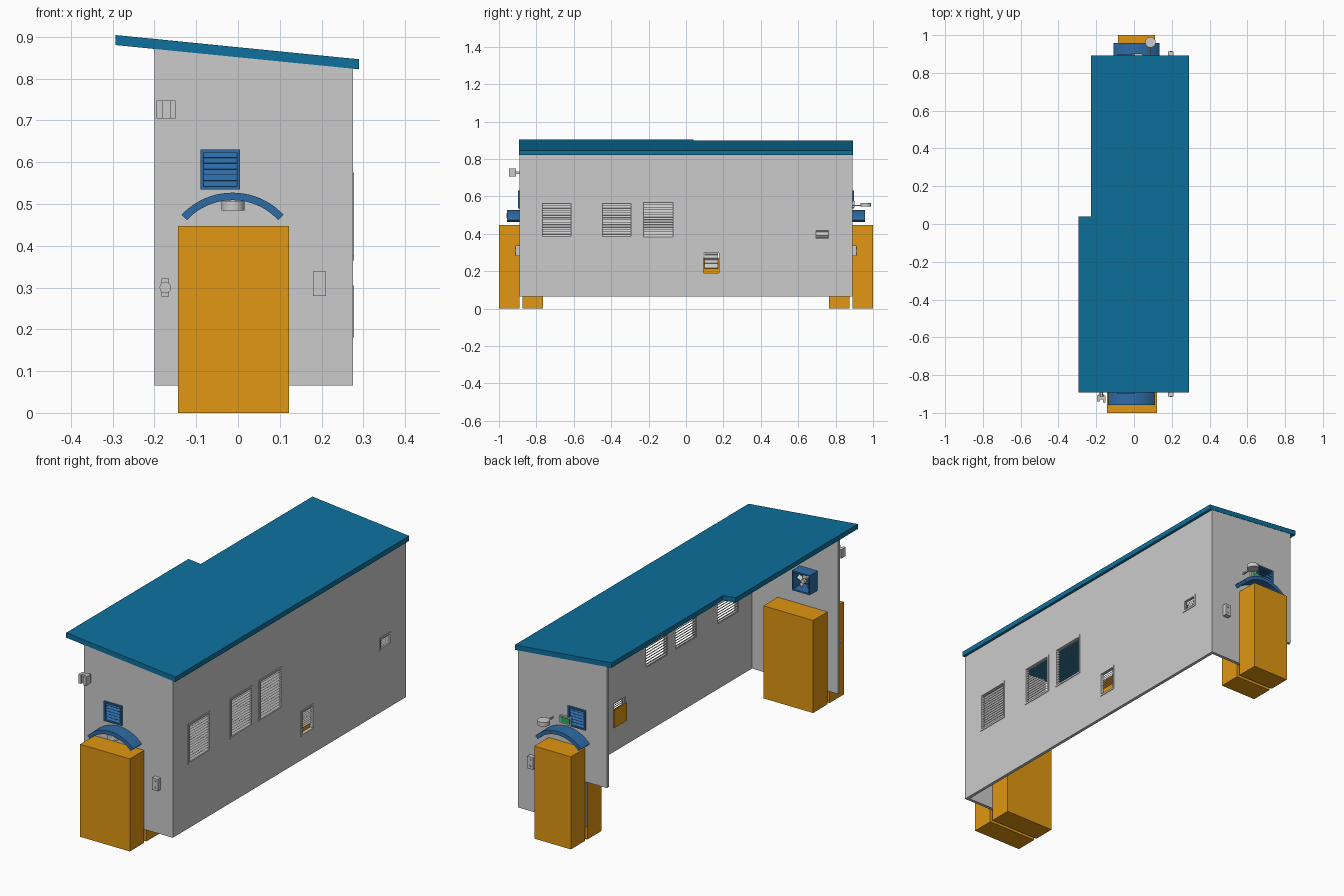
import bpy, bmesh, math
from mathutils import Matrix, Vector

if "Cube" in bpy.data.objects:
    bpy.data.objects.remove(bpy.data.objects["Cube"])


def material(name, rgb):
    m = bpy.data.materials.new(name)
    m.diffuse_color = (*rgb, 1)
    m.use_nodes = True
    m.node_tree.nodes["Principled BSDF"].inputs["Base Color"].default_value = m.diffuse_color
    return m


ROOF = material("roof_teal", (0.004, 0.165, 0.34))
BLUE = material("blue", (0.027, 0.15, 0.38))
ORANGE = material("orange", (0.75, 0.31, 0.006))
GREEN = material("green", (0.02, 0.4, 0.12))
WHITE = material("off_white", (0.75, 0.75, 0.72))

# local frames: local -Y points outward from the wall
FRONT = Matrix.Identity(4)
RIGHT = Matrix.Rotation(math.pi / 2, 4, 'Z')
BACK = Matrix.Rotation(math.pi, 4, 'Z')


def finish(name, bm, mat=None, frame=FRONT):
    bm.transform(frame)
    bmesh.ops.recalc_face_normals(bm, faces=bm.faces)
    me = bpy.data.meshes.new(name)
    bm.to_mesh(me)
    bm.free()
    ob = bpy.data.objects.new(name, me)
    bpy.context.collection.objects.link(ob)
    if mat:
        me.materials.append(mat)
    return ob


def add_box(bm, x0, x1, y0, y1, z0, z1, tilt=0, axis='X'):
    m = (Matrix.Translation(((x0 + x1) / 2, (y0 + y1) / 2, (z0 + z1) / 2))
         @ Matrix.Rotation(tilt, 4, axis) @ Matrix.Diagonal((x1 - x0, y1 - y0, z1 - z0, 1)))
    bmesh.ops.create_cube(bm, size=1, matrix=m)


def box(name, *dims, mat=None, frame=FRONT, **kw):
    bm = bmesh.new()
    add_box(bm, *dims, **kw)
    return finish(name, bm, mat, frame)


def cylinder(name, r, depth, centre, axis='Z', sides=24, frame=FRONT):
    rot = Matrix.Rotation(math.pi / 2, 4, 'X') if axis == 'Y' else Matrix.Identity(4)
    bm = bmesh.new()
    bmesh.ops.create_cone(bm, cap_ends=True, segments=sides, radius1=r, radius2=r,
                          depth=depth, matrix=Matrix.Translation(centre) @ rot)
    ob = finish(name, bm, None, frame)
    for p in ob.data.polygons:
        p.use_smooth = len(p.vertices) == 4
    for e in ob.data.edges:
        vs = [ob.data.vertices[i].co for i in e.vertices]
        e.use_edge_sharp = (vs[0] - vs[1]).length < depth * 0.99 or sides < 12
    return ob


def prism(name, plan, low, high, mat=None):
    # vertical prism whose bottom and top heights depend on x
    bm = bmesh.new()
    a = [bm.verts.new((x, y, low(x))) for x, y in plan]
    b = [bm.verts.new((x, y, high(x))) for x, y in plan]
    bm.faces.new(a)
    bm.faces.new(b)
    for i in range(len(a)):
        j = (i + 1) % len(a)
        bm.faces.new((a[i], a[j], b[j], b[i]))
    return finish(name, bm, mat)


def frame_ring(name, u0, u1, z0, z1, y0, y1, w, mat, frame):
    bm = bmesh.new()
    add_box(bm, u0, u0 + w, y0, y1, z0, z1)
    add_box(bm, u1 - w, u1, y0, y1, z0, z1)
    add_box(bm, u0 + w, u1 - w, y0, y1, z0, z0 + w)
    add_box(bm, u0 + w, u1 - w, y0, y1, z1 - w, z1)
    return finish(name, bm, mat, frame)


def slats(name, u0, u1, z0, z1, y, count, mat=None, frame=FRONT):
    # tilted slats with the outer edge lower
    bm = bmesh.new()
    pitch = (z1 - z0) / count
    for i in range(count):
        z = z0 + (i + 0.5) * pitch
        add_box(bm, u0, u1, y - pitch * 0.62, y + pitch * 0.62, z - 0.0008, z + 0.0008,
                tilt=math.radians(48))
    return finish(name, bm, mat, frame)


# U-shaped wall and sloping notched roof
T = 0.015
WX, WY = 0.275, 0.89
under = lambda x: 0.851 - 0.0995 * x
walls = prism("walls", [(-0.2, -WY), (WX, -WY), (WX, WY), (-0.2, WY), (-0.2, WY - T),
                        (WX - T, WY - T), (WX - T, -WY + T), (-0.2, -WY + T)],
              lambda x: 0.065, under)
prism("roof", [(-0.293, -0.892), (0.29, -0.892), (0.29, 0.892), (-0.227, 0.892),
               (-0.227, 0.04), (-0.293, 0.04)], under, lambda x: under(x) + 0.024, ROOF)

# openings: windows, fan holes, step in the back wall
windows = [(-0.775, -0.605, 0.375, 0.57, 14), (-0.455, -0.285, 0.375, 0.57, 14),
           (-0.235, -0.06, 0.373, 0.575, 14), (0.085, 0.185, 0.18, 0.305, 9),
           (0.685, 0.77, 0.365, 0.427, 6)]
FAN = (-0.09, 0.005, 0.535, 0.63)
bm = bmesh.new()
for y0, y1, z0, z1, n in windows:
    add_box(bm, 0.2, 0.35, y0 + 0.005, y1 - 0.005, z0 + 0.005, z1 - 0.005)
for s in (-1, 1):
    add_box(bm, FAN[0], FAN[1], s * 0.89 - 0.05, s * 0.89 + 0.05, FAN[2], FAN[3])
add_box(bm, -0.3, -0.085, 0.8, 1, 0, 0.285)
cutter = finish("cutter", bm)
cutter.hide_render = True
mod = walls.modifiers.new("openings", 'BOOLEAN')
mod.operation, mod.solver, mod.object = 'DIFFERENCE', 'EXACT', cutter
bpy.context.view_layer.objects.active = walls
bpy.ops.object.modifier_apply(modifier=mod.name)
bpy.data.objects.remove(cutter)

# louvred windows on the right wall
for i, (y0, y1, z0, z1, n) in enumerate(windows):
    frame_ring(f"window_frame_{i}", y0, y1, z0, z1, -0.278, -0.262, 0.009, WHITE, RIGHT)
    inset = 0.014 if i == 3 else 0.009
    low = z0 + (0.035 if i == 3 else 0.009)
    slats(f"window_slats_{i}", y0 + inset, y1 - inset, low, z1 - 0.009, -0.268, n, None, RIGHT)
box("window_panel", 0.255, 0.259, 0.087, 0.182, 0.183, 0.27, mat=ORANGE)

# door boxes outside and inside each end wall
for end, s, x0, x1 in (("front", -1, -0.143, 0.122), ("back", 1, -0.085, 0.11)):
    for side, ya, yb in (("outer", 0.891, 1.0), ("inner", 0.765, 0.874)):
        y0, y1 = sorted((s * ya, s * yb))
        box(f"{end}_door_{side}", x0, x1, y0, y1, 0, 0.447, mat=ORANGE)

for end, fr, s in (("front", FRONT, 1), ("back", BACK, -1)):
    # arched canopy
    bm = bmesh.new()
    c, n, rings = -0.013, 20, []
    for i in range(n + 1):
        a = math.radians(-47 + 94 * i / n)
        rings.append([bm.verts.new((c + r * math.sin(a), y, 0.36 + r * math.cos(a)))
                      for r, y in ((0.167, -0.957), (0.167, -0.89), (0.149, -0.89), (0.149, -0.957))])
    for p, q in zip(rings, rings[1:]):
        for k in range(4):
            bm.faces.new((p[k], p[(k + 1) % 4], q[(k + 1) % 4], q[k]))
    bm.faces.new(rings[0])
    bm.faces.new(rings[-1])
    finish(f"{end}_canopy", bm, BLUE, fr)

    # ventilation fan: grille outside, housing and rotor inside
    u0, u1 = (FAN[0], FAN[1]) if s == 1 else (-FAN[1], -FAN[0])
    z0, z1 = FAN[2], FAN[3]
    frame_ring(f"{end}_fan_housing", u0, u1, z0, z1, -0.897, -0.815, 0.007, BLUE, fr)
    slats(f"{end}_fan_grille", u0 + 0.006, u1 - 0.006, z0 + 0.006, z1 - 0.006, -0.885, 6, BLUE, fr)
    mid = Vector(((u0 + u1) / 2, -0.845, (z0 + z1) / 2))
    cylinder(f"{end}_fan_hub", 0.011, 0.03, mid, 'Y', 16, fr)
    bm = bmesh.new()
    for k in range(5):
        part = bmesh.new()
        add_box(part, -0.01, 0.01, -0.001, 0.001, 0.008, 0.038, tilt=0.6, axis='Z')
        part.transform(fr @ Matrix.Translation(mid) @ Matrix.Rotation(k * math.tau / 5, 4, 'Y'))
        tmp = bpy.data.meshes.new("tmp")
        part.to_mesh(tmp)
        part.free()
        bm.from_mesh(tmp)
        bpy.data.meshes.remove(tmp)
    finish(f"{end}_fan_blades", bm)

    # switch plate with two buttons
    px = 0.195 * s
    box(f"{end}_switch_plate", px - 0.015, px + 0.015, -0.912, -0.89, 0.28, 0.338, frame=fr)
    for z in (0.294, 0.324):
        cylinder(f"{end}_switch_button", 0.005, 0.006, (px, -0.912, z), 'Y', 12, fr)

# front lamp under the canopy
cylinder("front_lamp", 0.028, 0.023, (-0.012, -0.931, 0.496))

# back lamp on an arm, and green lit sign
cylinder("back_lamp", 0.028, 0.02, (0.087, 0.962, 0.555))
box("back_lamp_arm", 0.084, 0.09, 0.89, 0.95, 0.548, 0.554)
box("sign_case", -0.015, 0.045, 0.89, 0.9, 0.54, 0.575)
box("sign_face", -0.01, 0.04, 0.899, 0.902, 0.545, 0.57, mat=GREEN)

# front wall lamp and bell
box("wall_lamp_left", -0.195, -0.181, -0.94, -0.908, 0.705, 0.748)
box("wall_lamp_core", -0.181, -0.163, -0.93, -0.912, 0.705, 0.748)
box("wall_lamp_right", -0.163, -0.15, -0.945, -0.908, 0.705, 0.748)
box("wall_lamp_bracket", -0.177, -0.167, -0.912, -0.89, 0.72, 0.732)
cylinder("bell", 0.014, 0.012, (-0.174, -0.909, 0.3), 'Y', 12)
box("bell_mount", -0.183, -0.165, -0.904, -0.89, 0.278, 0.322)
